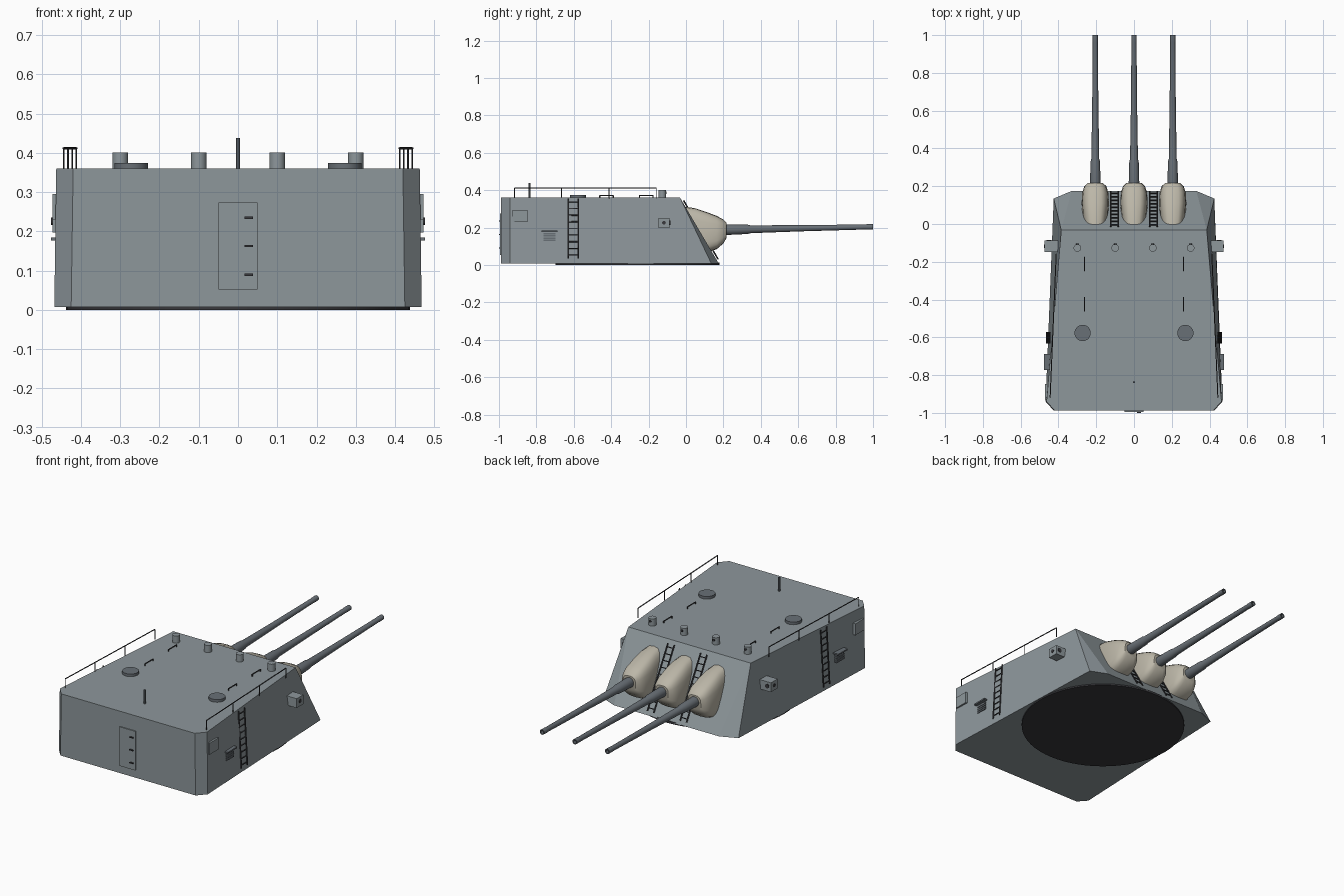
import bpy, bmesh, math
from mathutils import Vector, Matrix

if "Cube" in bpy.data.objects:
    bpy.data.objects.remove(bpy.data.objects["Cube"])


def mat(name, c):
    m = bpy.data.materials.new(name)
    m.diffuse_color = (*c, 1)
    m.use_nodes = True
    m.node_tree.nodes["Principled BSDF"].inputs["Base Color"].default_value = m.diffuse_color
    return m


HULL = mat("hull_grey", (0.27, 0.31, 0.33))
STEEL = mat("gun_steel", (0.14, 0.16, 0.18))
CANVAS = mat("canvas", (0.5, 0.47, 0.39))
DARK = mat("dark", (0.04, 0.04, 0.045))


def finish(name, bm, material, smooth=False):
    bmesh.ops.recalc_face_normals(bm, faces=bm.faces[:])
    me = bpy.data.meshes.new(name)
    bm.to_mesh(me)
    bm.free()
    ob = bpy.data.objects.new(name, me)
    bpy.context.collection.objects.link(ob)
    me.materials.append(material)
    if smooth:
        bpy.ops.object.select_all(action='DESELECT')
        ob.select_set(True)
        bpy.context.view_layer.objects.active = ob
        bpy.ops.object.shade_smooth_by_angle(angle=math.radians(35))
    return ob


def box(bm, lo, hi):
    lo, hi = Vector(lo), Vector(hi)
    d = hi - lo
    m = Matrix.Translation((lo + hi) / 2) @ Matrix.Diagonal((abs(d.x), abs(d.y), abs(d.z), 1))
    bmesh.ops.create_cube(bm, size=1, matrix=m)


def rod(bm, a, b, r, sides=6):
    a, b = Vector(a), Vector(b)
    m = Matrix.Translation((a + b) / 2) @ (b - a).to_track_quat('Z', 'Y').to_matrix().to_4x4()
    bmesh.ops.create_cone(bm, cap_ends=True, segments=sides, radius1=r, radius2=r,
                          depth=(b - a).length, matrix=m)


def loft(bm, rings, caps=True):
    vs = [[bm.verts.new(p) for p in ring] for ring in rings]
    n = len(vs[0])
    for a, b in zip(vs, vs[1:]):
        for i in range(n):
            bm.faces.new((a[i], a[(i + 1) % n], b[(i + 1) % n], b[i]))
    if caps:
        bm.faces.new(vs[0])
        bm.faces.new(vs[-1])


def ladder(bm, lo, hi, half, rungs, r=0.004):
    lo, hi, half = Vector(lo), Vector(hi), Vector(half)
    for s in (-1, 1):
        rod(bm, lo + s * half, hi + s * half, r)
    for i in range(rungs):
        p = lo.lerp(hi, (i + 0.5) / rungs)
        rod(bm, p - half, p + half, r * 0.8)


# x of the sloping side wall at a given y and z
def side(y, z):
    low = 0.425 + 0.04 * (0.135 - y)
    top = 0.385 + 0.086 * (-0.032 - y)
    return low + (top - low) * (z - 0.008) / 0.352


# y of the sloping front plate at a given z
def front(z):
    return 0.175 - 0.207 * (z - 0.008) / 0.352


# Armoured house with chamfered rear and lower front corners
bm = bmesh.new()
low = [(0.33, 0.175), (0.425, 0.135), (0.468, -0.94), (0.425, -0.988)]
top = [(0.385, -0.032), (0.385, -0.032), (0.463, -0.94), (0.42, -0.988)]
loft(bm, [[(x, y, z) for x, y in p] + [(-x, y, z) for x, y in reversed(p)]
          for p, z in ((low, 0.008), (top, 0.36))])
bmesh.ops.remove_doubles(bm, verts=bm.verts[:], dist=1e-5)
finish("turret_house", bm, HULL)

# Base ring
bm = bmesh.new()
rod(bm, (0, -0.26, 0), (0, -0.26, 0.012), 0.438, 64)
finish("base_ring", bm, DARK, True)

# Guns with canvas covers
for name, gx in (("left", -0.205), ("middle", 0), ("right", 0.205)):
    bm = bmesh.new()
    rings = []
    for y, z0, z1, w in ((-0.01, 0.06, 0.312, 0.06), (0.05, 0.06, 0.303, 0.068),
                         (0.11, 0.066, 0.283, 0.072), (0.165, 0.085, 0.262, 0.069),
                         (0.2, 0.115, 0.243, 0.058), (0.217, 0.145, 0.225, 0.04)):
        ring = []
        for i in range(20):
            c, s = math.cos(i * math.pi / 10), math.sin(i * math.pi / 10)
            taper = 1 - 0.12 * s
            ring.append((gx + w * taper * math.copysign(abs(c) ** 0.6, c), y,
                         (z0 + z1) / 2 + (z1 - z0) / 2 * math.copysign(abs(s) ** 0.6, s)))
        rings.append(ring)
    loft(bm, rings)
    finish(name + "_gun_cover", bm, CANVAS, True)

    bm = bmesh.new()
    profile = ((0.15, 0.028), (0.22, 0.028), (0.33, 0.025), (0.345, 0.021), (0.62, 0.0165),
               (0.96, 0.0135), (0.965, 0.0145), (1.0, 0.0145), (1.0, 0.009), (0.95, 0.009))
    loft(bm, [[(gx + r * math.cos(i * math.pi / 10), y,
                0.188 + 0.016 * (y - 0.2) / 0.8 + r * math.sin(i * math.pi / 10))
               for i in range(20)] for y, r in profile])
    finish(name + "_gun_barrel", bm, STEEL, True)

# Ladders on front plate and side walls
bm = bmesh.new()
for s in (-1, 1):
    ladder(bm, (s * 0.103, front(0.03) + 0.01, 0.03), (s * 0.103, front(0.345) + 0.01, 0.345),
           (0.02, 0, 0), 10)
    ladder(bm, (s * (side(-0.603, 0.035) + 0.01), -0.603, 0.035),
           (s * (side(-0.603, 0.355) + 0.01), -0.603, 0.355), (0, 0.027, 0), 9)
finish("ladders", bm, DARK)

# Roof railings
bm = bmesh.new()
for s in (-1, 1):
    pts = [(s * (0.444 - 0.0107 * i), -0.918 + 0.253 * i) for i in range(4)]
    for x, y in pts:
        rod(bm, (x, y, 0.355), (x, y, 0.412), 0.0025)
    rod(bm, (*pts[0], 0.412), (*pts[-1], 0.412), 0.003)
finish("roof_railings", bm, DARK)

# Roof periscopes and their lenses
bm, lens = bmesh.new(), bmesh.new()
for x in (-0.3, -0.1, 0.1, 0.3):
    rod(bm, (x, -0.127, 0.355), (x, -0.127, 0.401), 0.02, 20)
    rod(lens, (x, -0.115, 0.386), (x, -0.104, 0.386), 0.007, 10)
finish("periscopes", bm, HULL, True)

# Roof hatches and aerial post
bm = bmesh.new()
for s in (-1, 1):
    rod(bm, (s * 0.272, -0.577, 0.355), (s * 0.272, -0.577, 0.375), 0.043, 28)
finish("roof_hatches", bm, STEEL, True)
bm = bmesh.new()
rod(bm, (0, -0.837, 0.355), (0, -0.837, 0.438), 0.006, 10)
finish("aerial_post", bm, STEEL, True)

# Roof grab handles
bm = bmesh.new()
for s in (-1, 1):
    for y in (-0.425, -0.212):
        x = s * 0.263
        rod(bm, (x, y - 0.038, 0.371), (x, y + 0.038, 0.371), 0.003)
        for e in (-0.036, 0.036):
            rod(bm, (x, y + e, 0.355), (x, y + e, 0.371), 0.003)
finish("grab_handles", bm, DARK)

# Side sights and hatches
bm = bmesh.new()
for s in (-1, 1):
    box(bm, (s * 0.4, -0.148, 0.197), (s * 0.473, -0.088, 0.25))
    rod(lens, (s * 0.45, -0.1, 0.226), (s * 0.45, -0.084, 0.226), 0.012, 12)
    rod(lens, (s * 0.46, -0.118, 0.226), (s * 0.476, -0.118, 0.226), 0.01, 12)
finish("side_sights", bm, HULL)
finish("lenses", lens, DARK)
bm = bmesh.new()
for s in (-1, 1):
    box(bm, (s * 0.45, -0.928, 0.23), (s * 0.472, -0.848, 0.295))
finish("side_hatches", bm, HULL)

# Side vents: hood and slats
bm = bmesh.new()
for s in (-1, 1):
    box(bm, (s * 0.44, -0.772, 0.177), (s * 0.477, -0.688, 0.185))
    for i in range(4):
        z = 0.127 + 0.012 * i
        box(bm, (s * 0.44, -0.763, z), (s * (side(-0.73, z) + 0.008), -0.697, z + 0.008))
finish("side_vents", bm, STEEL)

# Rear door with hinges
bm = bmesh.new()
box(bm, (-0.05, -0.994, 0.052), (0.05, -0.98, 0.274))
finish("rear_door", bm, HULL)
bm = bmesh.new()
for z in (0.09, 0.163, 0.235):
    box(bm, (0.016, -1.0, z - 0.003), (0.038, -0.99, z + 0.003))
finish("door_hinges", bm, DARK)
